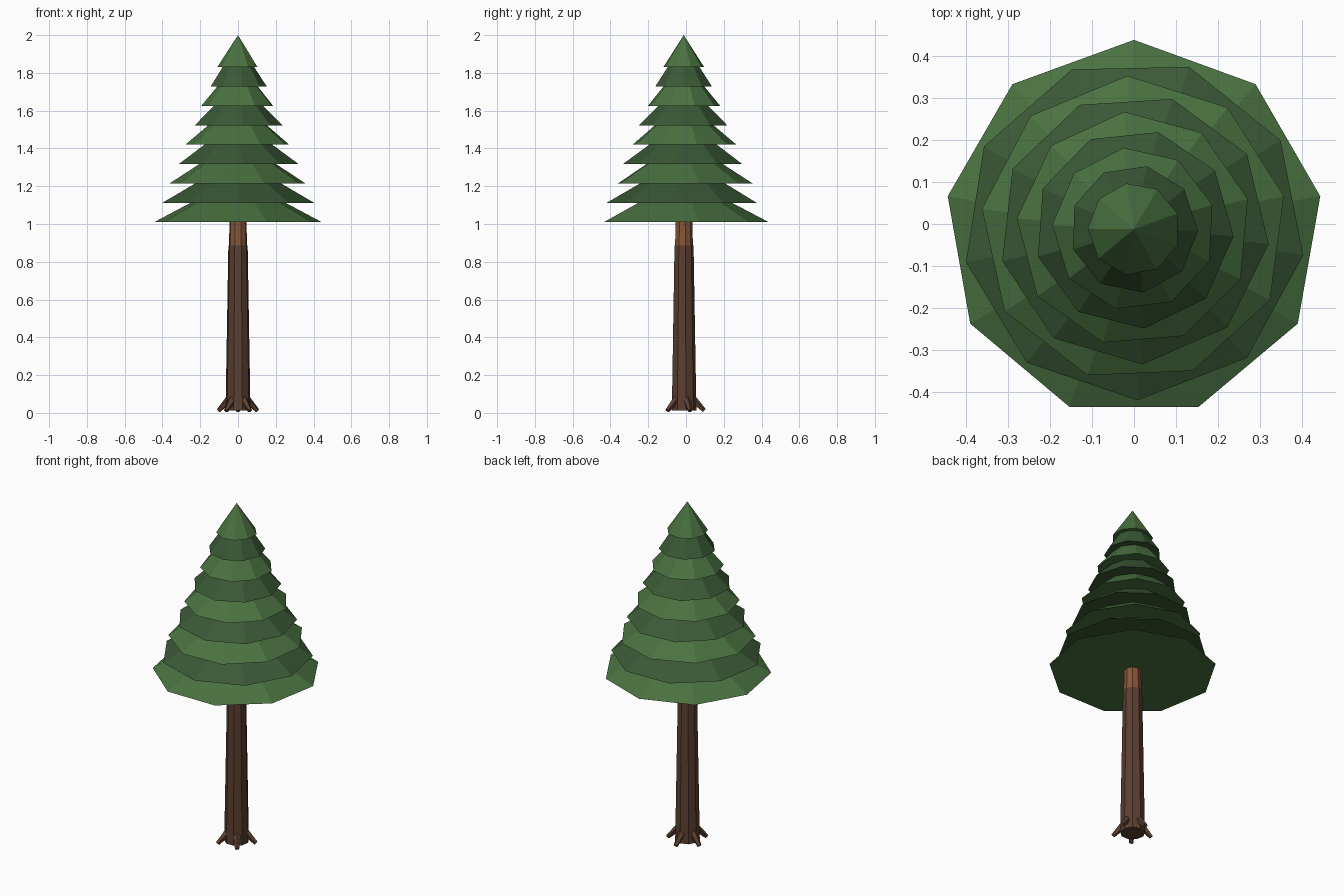
import bpy, math
from mathutils import Vector

if "Cube" in bpy.data.objects:
    bpy.data.objects.remove(bpy.data.objects["Cube"])

CY = -0.012  # tree axis sits slightly forward of the bounds centre


def mat(name, rgb):
    m = bpy.data.materials.new(name)
    m.diffuse_color = (*rgb, 1)
    m.use_nodes = True
    m.node_tree.nodes["Principled BSDF"].inputs["Base Color"].default_value = m.diffuse_color
    return m


leaf_light = mat("leaf_light", (0.068, 0.168, 0.052))
leaf_dark = mat("leaf_dark", (0.042, 0.100, 0.036))
bark = mat("bark", (0.105, 0.050, 0.030))
bark_light = mat("bark_light", (0.240, 0.095, 0.040))


def frustum(name, p0, p1, r0, r1, sides, material, spin=0.0):
    """Tapered prism from p0 to p1; spin turns it about its own axis."""
    p0, p1 = Vector(p0), Vector(p1)
    axis = p1 - p0
    bpy.ops.mesh.primitive_cone_add(vertices=sides, radius1=r0, radius2=r1,
                                    depth=axis.length)
    ob = bpy.context.object
    ob.name = name
    ob.data.materials.append(material)
    ob.location = (p0 + p1) / 2
    if axis.x or axis.y:
        ob.rotation_euler = axis.to_track_quat('Z', 'Y').to_euler()
    else:
        ob.rotation_euler = (0, 0, spin)
    return ob


# Trunk: dark bark with a lighter upper section
frustum("trunk", (0, CY, 0.012), (0, CY, 0.885), 0.067, 0.052, 9, bark)
frustum("upper_trunk", (0, CY, 0.87), (0, CY, 1.08), 0.049, 0.044, 9, bark_light)

# Roots flaring out of the trunk base
for i in range(5):
    a = math.radians(90 + 72 * i)
    c, s = math.cos(a), math.sin(a)
    frustum(f"root_{i + 1}", (0.045 * c, CY + 0.045 * s, 0.075),
            (0.108 * c, CY + 0.108 * s, 0.012), 0.022, 0.012, 5, bark)

# Foliage: nine stacked skirts, alternating shade, each turned a little more
TIERS = 9
for i in range(TIERS):
    z = 1.01 + 0.1025 * i
    r = 0.450 - 0.0425 * i
    last = i == TIERS - 1
    frustum(f"foliage_tier_{i + 1}", (0, CY, z), (0, CY, 2.0 if last else z + 0.17),
            r, 0 if last else r * 0.28, 9,
            leaf_dark if i % 2 else leaf_light, 0.37 * i)
